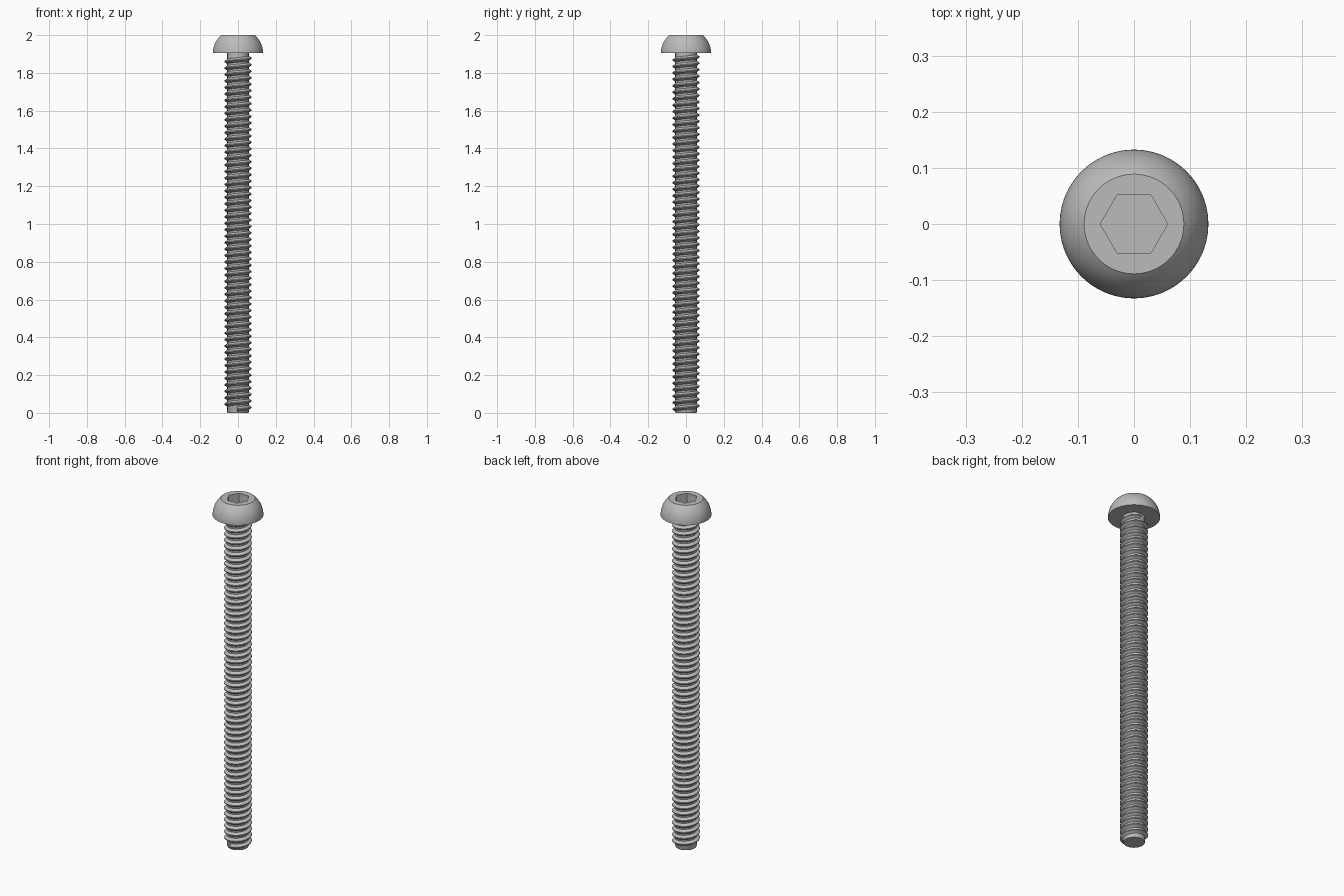
import bpy, bmesh, math

if "Cube" in bpy.data.objects:
    bpy.data.objects.remove(bpy.data.objects["Cube"], do_unlink=True)

steel = bpy.data.materials.new("grey steel")
steel.use_nodes = True
grey = (0.5, 0.5, 0.5, 1)
steel.diffuse_color = grey
steel.node_tree.nodes["Principled BSDF"].inputs["Base Color"].default_value = grey

HEAD_BASE = 1.905
CORE_R, THREAD_R = 0.057, 0.072


def make_object(name, bm):
    bmesh.ops.recalc_face_normals(bm, faces=bm.faces)
    mesh = bpy.data.meshes.new(name)
    bm.to_mesh(mesh)
    bm.free()
    mesh.materials.append(steel)
    obj = bpy.data.objects.new(name, mesh)
    bpy.context.collection.objects.link(obj)
    return obj


def smooth(obj):
    bpy.ops.object.select_all(action="DESELECT")
    obj.select_set(True)
    bpy.context.view_layer.objects.active = obj
    bpy.ops.object.shade_smooth_by_angle(angle=math.radians(30))


def skin(bm, rings, closed):
    """Join equal rings of points with quads and cap both ends."""
    loops = [[bm.verts.new(p) for p in ring] for ring in rings]
    n = len(loops[0])
    for a, b in zip(loops, loops[1:]):
        for i in range(n):
            j = (i + 1) % n
            bm.faces.new((a[i], a[j], b[j], b[i]))
    if closed:
        bm.faces.new(loops[0])
        bm.faces.new(loops[-1])


def circle(radius, z, sides):
    turn = math.tau / sides
    return [(radius * math.cos(i * turn), radius * math.sin(i * turn), z)
            for i in range(sides)]


def lathe(name, profile, sides):
    bm = bmesh.new()
    skin(bm, [circle(r, z, sides) for r, z in profile], True)
    return make_object(name, bm)


# Domed head: circular arc from the flat underside to the flat top
ARC_C, ARC_R, STEPS = 0.0074, 0.1251, 14
end = math.asin((2 - HEAD_BASE) / ARC_R)
dome = [(ARC_C + ARC_R * math.cos(end * i / STEPS),
         HEAD_BASE + ARC_R * math.sin(end * i / STEPS)) for i in range(STEPS + 1)]
head = lathe("domed_head", dome, 96)

# Hexagonal key socket cut into the head
cutter = lathe("socket_cutter", [(0.06, 1.94), (0.06, 2.1)], 6)
cutter.hide_render = True
cut = head.modifiers.new("socket", "BOOLEAN")
cut.operation = "DIFFERENCE"
cut.solver = "EXACT"
cut.object = cutter
bpy.context.view_layer.objects.active = head
bpy.ops.object.modifier_apply(modifier=cut.name)
bpy.data.objects.remove(cutter, do_unlink=True)
smooth(head)

# Plain core of the shank, with a slight chamfer at the tip
shank = lathe("shank_core", [(0.054, 0), (CORE_R, 0.006), (CORE_R, HEAD_BASE + 0.002)], 64)
smooth(shank)

# Right-handed helical thread with a narrow flat crest
START_Z, END_Z = 0.02, 1.885
START_A, TURNS, SEGMENTS = math.radians(-95), 54.49, 48
section = [(CORE_R - 0.003, -0.0145), (THREAD_R, -0.0025),
           (THREAD_R, 0.0025), (CORE_R - 0.003, 0.0145)]
count = round(TURNS * SEGMENTS)
rings = []
for k in range(count + 1):
    t = k / count
    a = START_A + t * TURNS * math.tau
    z = START_Z + t * (END_Z - START_Z)
    rings.append([(r * math.cos(a), r * math.sin(a), z + dz) for r, dz in section])
bm = bmesh.new()
skin(bm, rings, True)
thread = make_object("helical_thread", bm)
smooth(thread)
